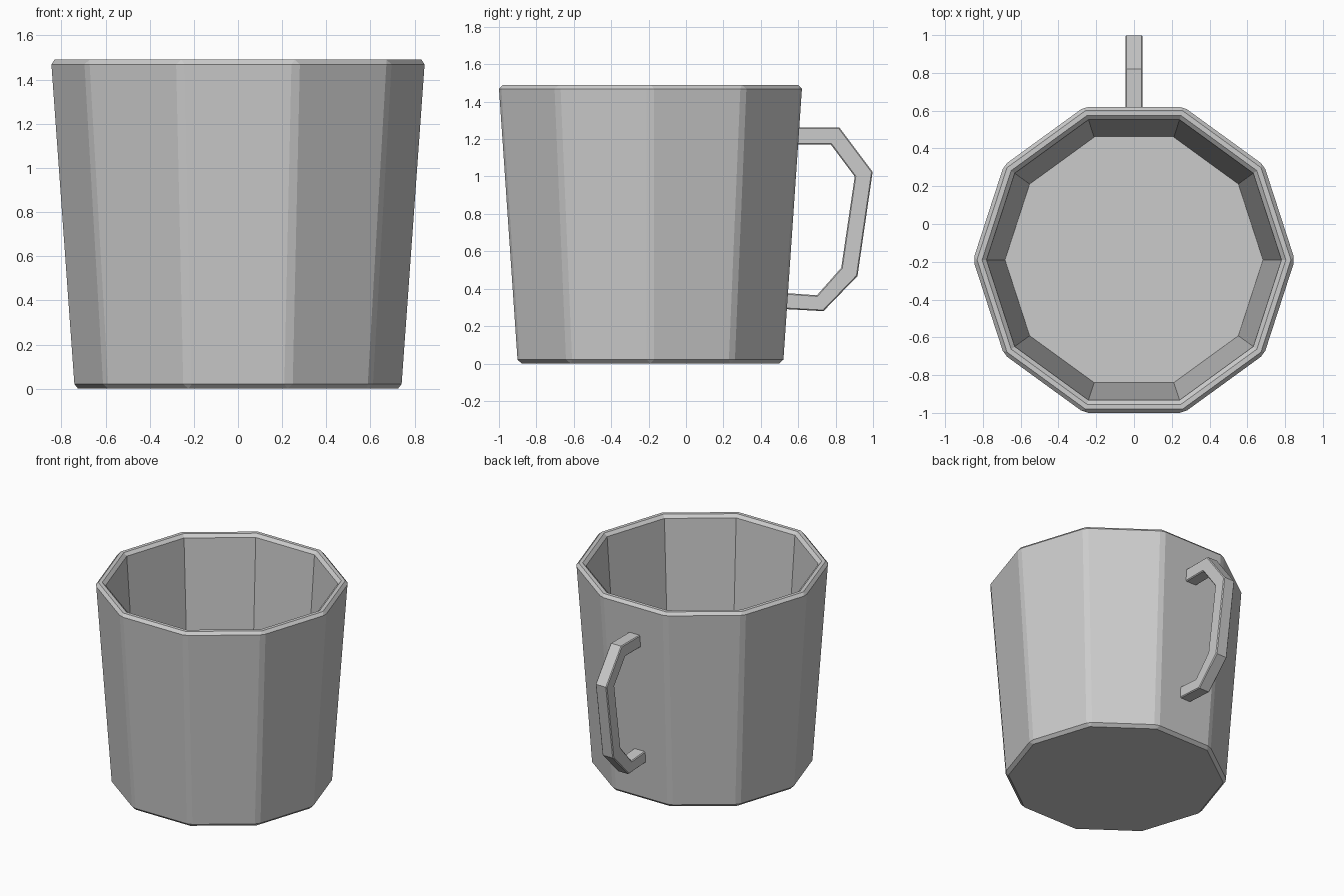
import bpy, bmesh
from math import cos, sin, pi

if "Cube" in bpy.data.objects:
    bpy.data.objects.remove(bpy.data.objects["Cube"])

SIDES, CY = 10, -0.19


def finish(bm, name):
    bmesh.ops.recalc_face_normals(bm, faces=bm.faces)
    me = bpy.data.meshes.new(name)
    bm.to_mesh(me)
    bm.free()
    ob = bpy.data.objects.new(name, me)
    bpy.context.collection.objects.link(ob)
    return ob


# Cup body: ten-sided tapered shell (outer base, outer rim, inner rim, inner floor)
bm = bmesh.new()
rings = []
for r, z in [(0.746, 0), (0.853, 1.49), (0.782, 1.49), (0.683, 0.07)]:
    rings.append([bm.verts.new((r * cos(2 * pi * i / SIDES),
                                CY + r * sin(2 * pi * i / SIDES), z))
                  for i in range(SIDES)])
for a, b in zip(rings, rings[1:]):
    for i in range(SIDES):
        j = (i + 1) % SIDES
        bm.faces.new((a[i], a[j], b[j], b[i]))
bm.faces.new(rings[0][::-1])
bm.faces.new(rings[3])
bmesh.ops.recalc_face_normals(bm, faces=bm.faces)

# Small chamfer on the outer corners, base edge and both rim edges
outer = set(rings[0] + rings[1])
inner_rim = set(rings[2])
edges = [e for e in bm.edges
         if set(e.verts) <= outer or set(e.verts) <= inner_rim]
bmesh.ops.bevel(bm, geom=edges, offset=0.021, offset_type='OFFSET',
                segments=1, profile=0.5, affect='EDGES')
finish(bm, "cup_body")

# Handle: angular loop at the back, ends buried in the wall
outside = [(0.575, 1.262), (0.82, 1.262), (0.998, 1.025),
           (0.917, 0.468), (0.735, 0.28), (0.515, 0.292)]
inside = [(0.575, 1.17), (0.775, 1.17), (0.902, 1.0),
          (0.83, 0.512), (0.70, 0.365), (0.515, 0.378)]
W = 0.046
bm = bmesh.new()
sections = [[bm.verts.new((x, y, z)) for x, (y, z) in
             [(-W, o), (W, o), (W, i), (-W, i)]]
            for o, i in zip(outside, inside)]
for a, b in zip(sections, sections[1:]):
    for i in range(4):
        j = (i + 1) % 4
        bm.faces.new((a[i], a[j], b[j], b[i]))
bm.faces.new(sections[0][::-1])
bm.faces.new(sections[-1])
bmesh.ops.recalc_face_normals(bm, faces=bm.faces)
long_edges = [e for e in bm.edges if abs(e.verts[0].co.x - e.verts[1].co.x) < 1e-4
              and not any(set(e.verts) <= set(s) for s in sections)]
bmesh.ops.bevel(bm, geom=long_edges, offset=0.006, offset_type='OFFSET',
                segments=1, profile=0.5, affect='EDGES')
finish(bm, "handle")
